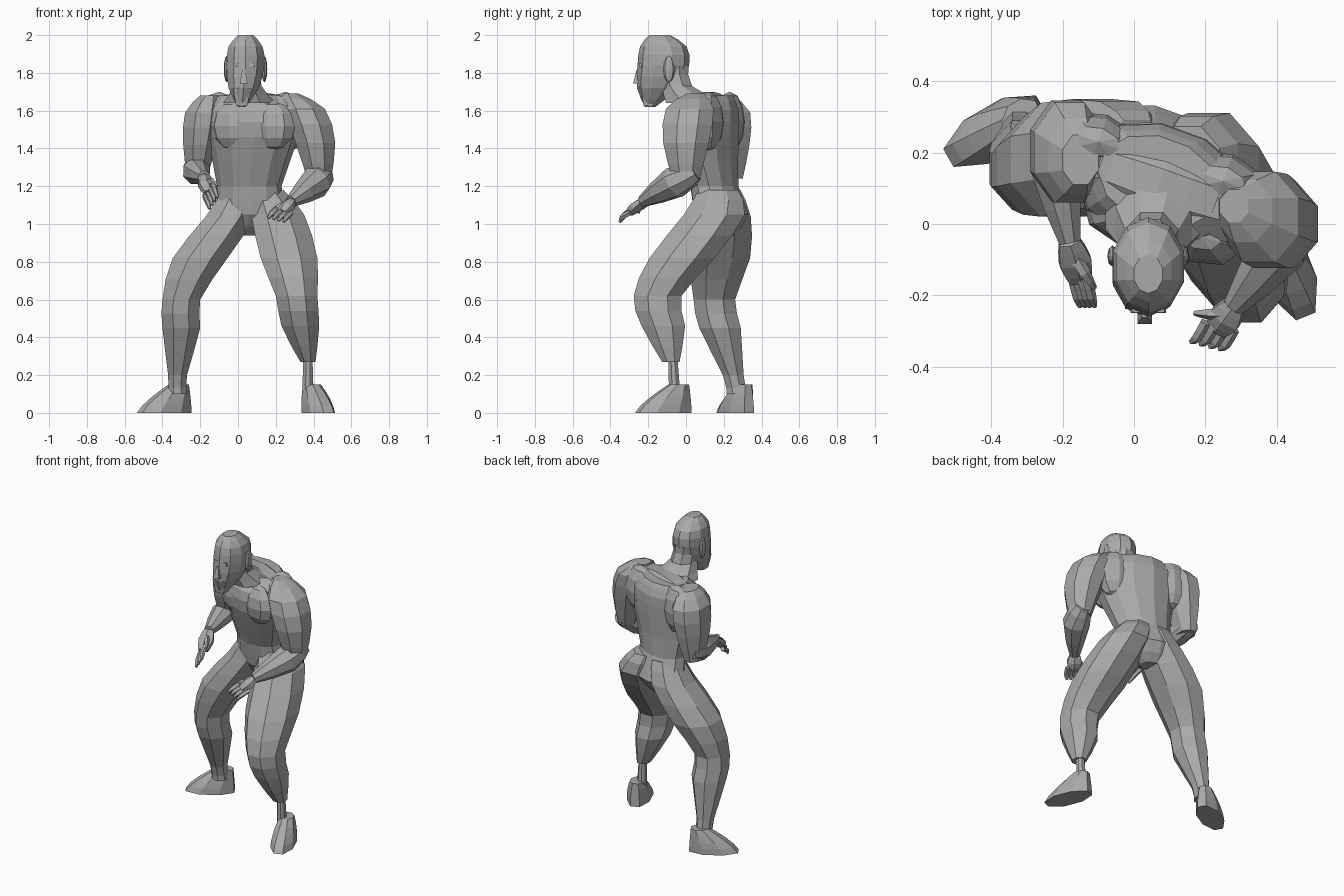
import bpy, bmesh, math
from mathutils import Vector, Matrix

cube = bpy.data.objects.get("Cube")
if cube:
    bpy.data.objects.remove(cube, do_unlink=True)

material = bpy.data.materials.new("clay grey")
material.use_nodes = True
grey = (.4, .4, .4, 1)
material.diffuse_color = grey
material.node_tree.nodes["Principled BSDF"].inputs["Base Color"].default_value = grey


def finish(name, bm):
    """Turn a bmesh into a flat shaded object."""
    bmesh.ops.recalc_face_normals(bm, faces=bm.faces)
    mesh = bpy.data.meshes.new(name)
    bm.to_mesh(mesh)
    bm.free()
    mesh.materials.append(material)
    part = bpy.data.objects.new(name, mesh)
    bpy.context.collection.objects.link(part)


def loft(name, rings, sides=8):
    """Skin rings given as (centre, half width vector, half depth vector)."""
    bm = bmesh.new()
    step = math.tau / sides
    grow = 1 / math.cos(step / 2)
    loops = []
    for centre, wide, deep in rings:
        loop = []
        for k in range(sides):
            angle = step * (k + .5)
            offset = wide * math.cos(angle) + deep * math.sin(angle)
            loop.append(bm.verts.new(centre + offset * grow))
        loops.append(loop)
    for low, high in zip(loops, loops[1:]):
        for k in range(sides):
            n = (k + 1) % sides
            bm.faces.new((low[k], low[n], high[n], high[k]))
    bm.faces.new(loops[0])
    bm.faces.new(loops[-1])
    finish(name, bm)


def refine(keys):
    """Add a smoothly curved in-between ring to each pair of key rings."""
    keys = [Vector(key) for key in keys]
    result = [keys[0]]
    for i, (a, b) in enumerate(zip(keys, keys[1:])):
        before = keys[max(i - 1, 0)]
        after = keys[min(i + 2, len(keys) - 1)]
        result += [(a + b) / 2 + (a + b - before - after) / 16, b]
    return result


def body(name, keys, depth=1.0, yaw=0.0, sides=8):
    """Level rings through keys of (x, y, z, half width)."""
    wide = Vector((math.cos(yaw), math.sin(yaw), 0))
    deep = Vector((-wide.y, wide.x, 0)) * depth
    loft(name, [(k.xyz, wide * k.w, deep * k.w) for k in refine(keys)], sides)


def tube(name, keys, depth=1.0, sides=8):
    """Rings square to the path through keys of (x, y, z, radius)."""
    keys = refine(keys)
    rings = []
    for i, key in enumerate(keys):
        ahead = keys[min(i + 1, len(keys) - 1)].xyz
        along = (ahead - keys[max(i - 1, 0)].xyz).normalized()
        wide = along.cross(Vector((0, 0, 1))).normalized()
        rings.append((key.xyz, wide * key.w, wide.cross(along) * key.w * depth))
    loft(name, rings, sides)


def ball(name, centre, size, yaw=0.0):
    """Faceted ellipsoid with the given half sizes."""
    bm = bmesh.new()
    bmesh.ops.create_uvsphere(bm, u_segments=8, v_segments=6, radius=1)
    bm.transform(Matrix.Translation(centre) @ Matrix.Rotation(yaw, 4, "Z")
                 @ Matrix.Diagonal((*size, 1)))
    finish(name, bm)


def wedge(name, centre, size, taper):
    """Box whose upper end is scaled by taper."""
    bm = bmesh.new()
    bmesh.ops.create_cube(bm, size=1)
    for vert in bm.verts:
        if vert.co.z > 0:
            vert.co.x *= taper
            vert.co.y *= taper
    bm.transform(Matrix.Translation(centre) @ Matrix.Diagonal((*size, 1)))
    finish(name, bm)


# Torso, turned so that the left shoulder leads
twist = math.radians(-20)
body("torso", [(.03, .2, .94, .07), (.06, .19, 1.05, .19), (.06, .15, 1.2, .17),
               (.08, .1, 1.46, .24), (.08, .1, 1.6, .24), (.07, .12, 1.68, .17)],
     depth=.7, yaw=twist, sides=12)
tube("shoulder_yoke", [(-.24, .2, 1.56, .07), (-.1, .17, 1.6, .09), (.07, .11, 1.61, .11),
                       (.22, .06, 1.6, .1), (.36, .02, 1.59, .09)], depth=.8)
body("neck", [(.06, .05, 1.64, .14), (.05, -.05, 1.73, .075), (.04, -.07, 1.84, .075)],
     depth=1.1)
for side, x, y in (("left", .18, -.03), ("right", -.02, .02)):
    ball(side + "_pectoral", (x, y, 1.52), (.13, .08, .13), twist)
for side, x, y in (("left", .25, .12), ("right", -.1, .23)):
    ball(side + "_shoulder_blade", (x, y, 1.54), (.13, .08, .16), twist)

# Head and face
body("head", [(.02, -.19, 1.62, .02), (.03, -.15, 1.72, .08), (.04, -.12, 1.84, .1),
              (.04, -.12, 1.94, .09), (.04, -.14, 2, .04)], depth=1.3, sides=10)
wedge("nose", (.03, -.25, 1.78), (.04, .06, .07), .4)
wedge("brow", (.04, -.235, 1.84), (.1, .03, .02), .9)
wedge("moustache", (.03, -.23, 1.73), (.08, .04, .02), .7)
wedge("beard", (.02, -.2, 1.67), (.06, .05, .09), 1.5)
for side, x in (("left", .14), ("right", -.06)):
    ball(side + "_ear", (x, -.09, 1.82), (.015, .03, .07))

# Arms
body("left_upper_arm", [(.28, .05, 1.69, .04), (.35, .02, 1.61, .11), (.41, 0, 1.43, .105),
                        (.43, 0, 1.23, .06)], depth=1.15)
body("right_upper_arm", [(-.15, .18, 1.68, .05), (-.18, .2, 1.59, .1),
                         (-.2, .21, 1.42, .09), (-.22, .23, 1.24, .05)], depth=1.4)
tube("left_forearm", [(.45, .05, 1.28, .05), (.41, -.06, 1.22, .08),
                      (.28, -.23, 1.12, .03)])
tube("right_forearm", [(-.22, .28, 1.3, .05), (-.22, .16, 1.28, .07),
                       (-.18, -.05, 1.25, .03)])


def hand(side, wrist, reach, spread, thumb):
    """Palm, four curled fingers fanned along spread, and a thumb."""
    wrist, reach, spread, thumb = map(Vector, (wrist, reach, spread, thumb))
    curl = Vector((0, -.01, .005))
    knuckles = wrist + reach * .5
    tube(side + "_palm", [(*wrist, .03), (*wrist.lerp(knuckles, .6), .045),
                          (*(knuckles + reach * .1), .03)], depth=.6, sides=6)
    for i, finger in enumerate(("index", "middle", "ring", "little")):
        fan = spread * (i * 2 / 3 - 1)
        tube(f"{side}_{finger}_finger",
             [(*(knuckles + fan), .013), (*(knuckles + reach * .3 + fan + curl), .012),
              (*(wrist + reach + fan), .006)], sides=5)
    tube(side + "_thumb", [(*(wrist + reach * .2), .017),
                           (*(wrist + thumb * .6 + curl), .014),
                           (*(wrist + thumb), .006)], sides=5)


hand("left", (.28, -.23, 1.12), (-.08, -.11, -.1), (.04, -.01, -.01), (-.11, -.02, -.06))
hand("right", (-.18, -.05, 1.25), (.05, -.18, -.14), (-.02, 0, -.03), (.07, -.13, -.05))

# Legs, rising into the hips
body("left_leg", [(.15, .17, 1.18, .09), (.21, .15, 1.05, .14), (.27, -.02, .82, .15),
                  (.31, -.15, .62, .11), (.33, -.12, .46, .1), (.37, -.08, .27, .04)],
     depth=1.15)
tube("left_ankle", [(.37, -.07, .3, .024), (.37, -.06, .1, .03)])
body("right_leg", [(.01, .19, 1.18, .09), (-.04, .2, 1.04, .13), (-.2, .18, .82, .145),
                   (-.3, .15, .6, .1), (-.3, .18, .45, .1), (-.32, .25, .2, .05),
                   (-.32, .27, .1, .05)], depth=1.1)


def foot(side, x, y, heading):
    """Sole outline that shrinks back towards the ankle."""
    angle = math.radians(heading)
    toe = Vector((math.cos(angle), math.sin(angle), 0))
    across = Vector((-toe.y, toe.x, 0))
    rings = []
    for rise in (0, .25, .5, .75, 1):
        length = .15 * (1 - .65 * rise ** 1.3)
        width = .07 * (1 - .4 * rise ** 2)
        centre = Vector((x, y, .15 * rise)) - toe * (.15 - length) * .9
        rings.append((centre, toe * length, across * width))
    loft(side + "_foot", rings)


foot("left", .425, -.12, -68)
foot("right", -.39, .26, 210)
